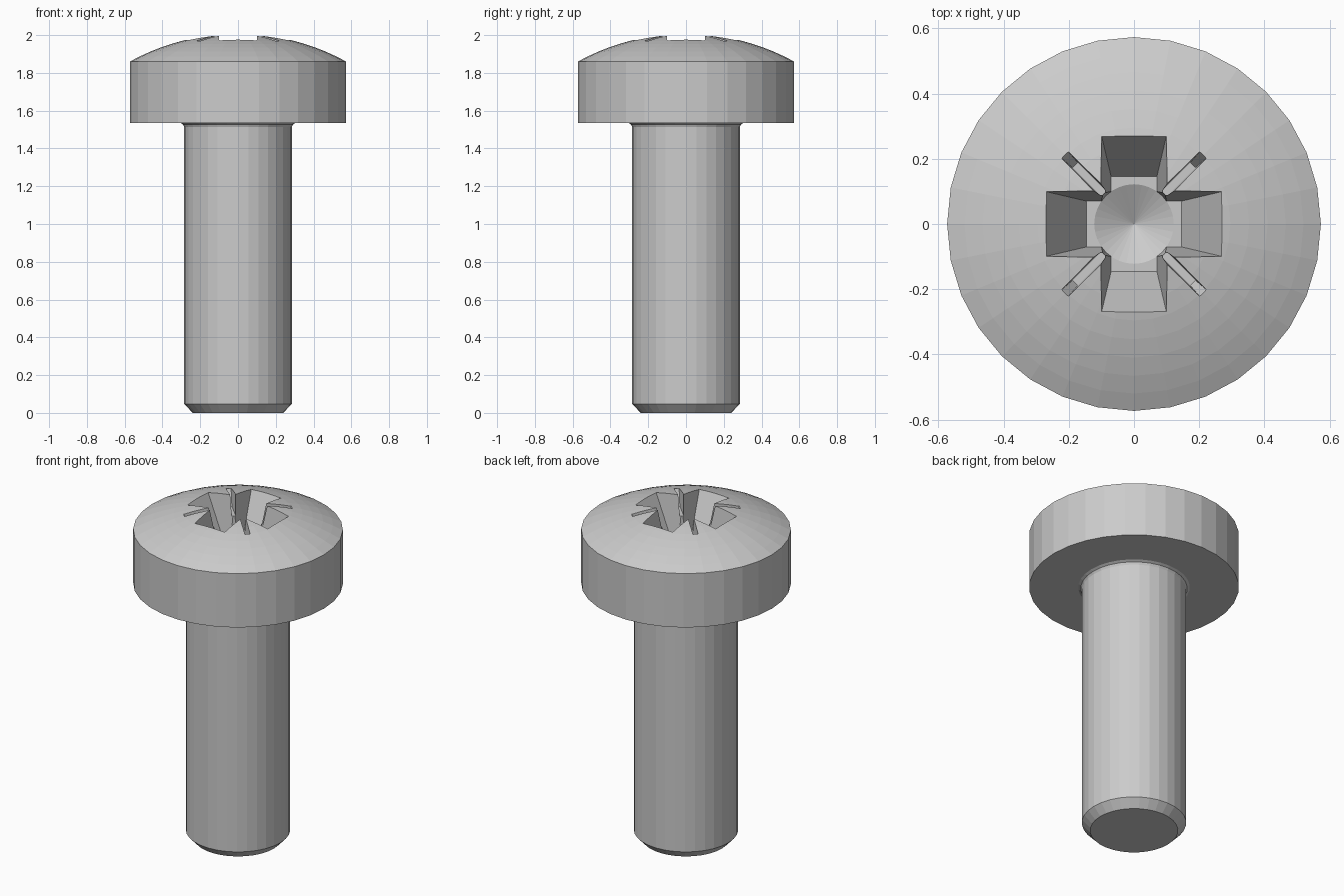
import bpy, bmesh, math
from mathutils import Matrix

if "Cube" in bpy.data.objects:
    bpy.data.objects.remove(bpy.data.objects["Cube"])

SEG = 32


def make_object(name, bm):
    bmesh.ops.remove_doubles(bm, verts=bm.verts, dist=1e-5)
    bmesh.ops.recalc_face_normals(bm, faces=bm.faces)
    mesh = bpy.data.meshes.new(name)
    bm.to_mesh(mesh)
    bm.free()
    obj = bpy.data.objects.new(name, mesh)
    bpy.context.collection.objects.link(obj)
    return obj


def lathe(name, profile):
    """Revolve (radius, z) points around z; r = 0 ends become poles."""
    bm = bmesh.new()
    rings = []
    for r, z in profile:
        n = SEG if r > 0 else 1
        rings.append([bm.verts.new((r * math.cos(2 * math.pi * i / SEG),
                                    r * math.sin(2 * math.pi * i / SEG), z))
                      for i in range(n)])
    for a, b in zip(rings, rings[1:]):
        for i in range(SEG):
            j = (i + 1) % SEG
            quad = [a[i % len(a)], a[j % len(a)], b[j % len(b)], b[i % len(b)]]
            bm.faces.new(list(dict.fromkeys(quad)))
    for ring in (rings[0], rings[-1]):
        if len(ring) > 1:
            bm.faces.new(ring)
    return make_object(name, bm)


def bar(name, sections, angle):
    """Tapered bar from (half length, half width, z) rectangles."""
    bm = bmesh.new()
    loops = [[bm.verts.new((sx * l, sy * w, z))
              for sx, sy in ((1, 1), (-1, 1), (-1, -1), (1, -1))]
             for l, w, z in sections]
    bm.faces.new(loops[0])
    bm.faces.new(loops[-1])
    for a, b in zip(loops, loops[1:]):
        for i in range(4):
            j = (i + 1) % 4
            bm.faces.new((a[i], a[j], b[j], b[i]))
    bm.transform(Matrix.Rotation(angle, 4, 'Z'))
    return make_object(name, bm)


# Screw body: chamfered tip, shank, neck fillet, head wall and domed top
RIM_R, RIM_Z, APEX = 0.573, 1.86, 2.007
sag = APEX - RIM_Z
R = (RIM_R ** 2 + sag ** 2) / (2 * sag)
profile = [(0.24, 0), (0.285, 0.048), (0.285, 1.513), (0.291, 1.527),
           (0.305, 1.535), (RIM_R, 1.535)]
half = math.asin(RIM_R / R)
for k in range(10):
    t = half * (1 - k / 10)
    profile.append((R * math.sin(t), APEX - R + R * math.cos(t)))
profile.append((0, APEX))
screw = lathe("screw", profile)

# Recess cutters: conical core, two cross arms, two thin diagonal slots
cutters = [lathe("recess_core", [(0, 1.66), (0.122, 1.726), (0.143, 2.1)])]
for i in range(2):
    a = i * math.pi / 2
    cutters.append(bar("recess_arm", [(0.145, 0.07, 1.726),
                                      (0.332, 0.114, 2.1)], a))
    cutters.append(bar("recess_slot", [(0.255, 0.011, 1.88),
                                       (0.345, 0.018, 2.06)], a + math.pi / 4))

bpy.context.view_layer.objects.active = screw
for c in cutters:
    c.hide_render = True
    mod = screw.modifiers.new("recess", 'BOOLEAN')
    mod.operation = 'DIFFERENCE'
    mod.solver = 'EXACT'
    mod.object = c
    bpy.ops.object.modifier_apply(modifier=mod.name)
for c in cutters:
    bpy.data.objects.remove(c, do_unlink=True)
